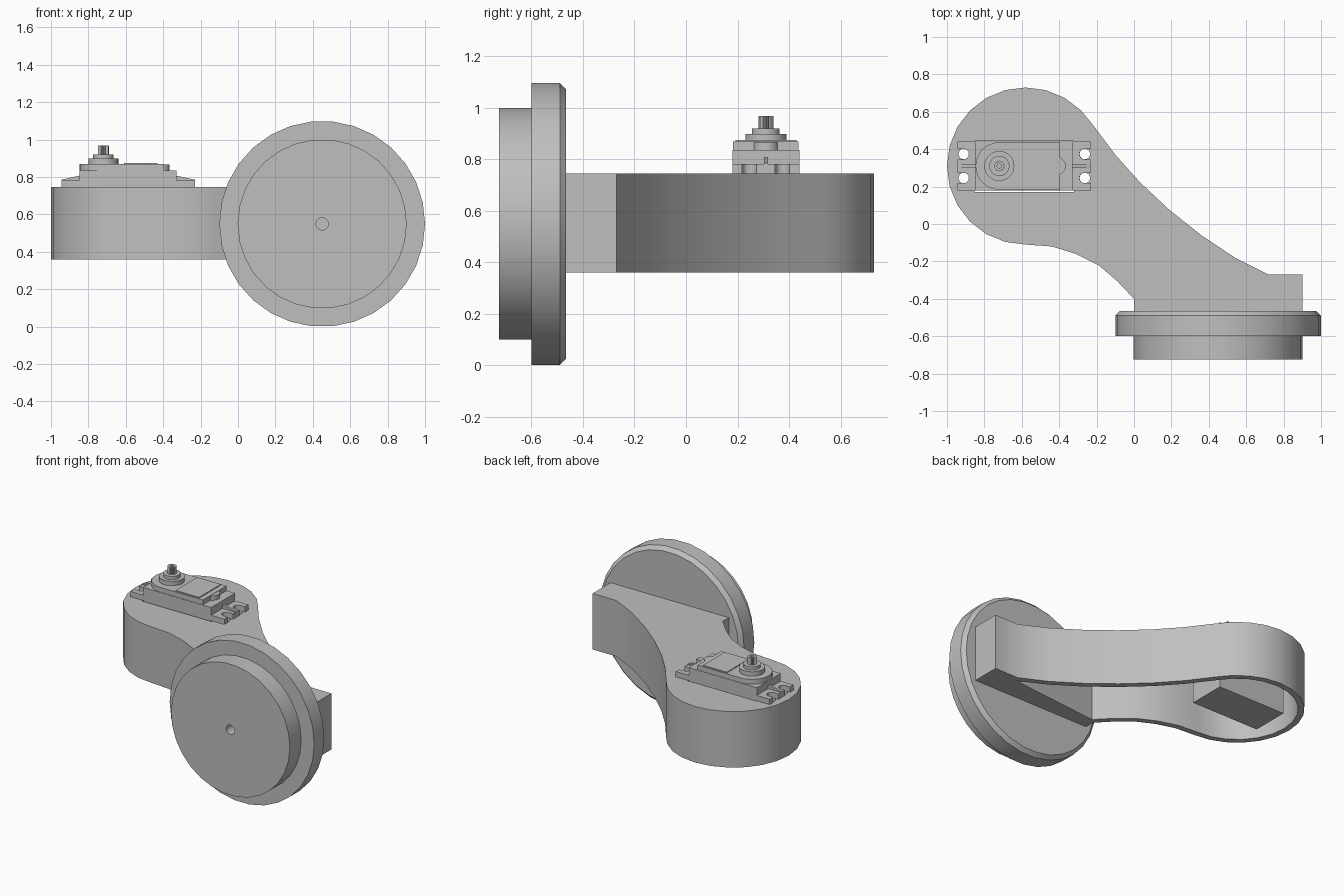
import bpy
import bmesh
from math import sin, cos, pi, radians
from mathutils import Vector

if "Cube" in bpy.data.objects:
    bpy.data.objects.remove(bpy.data.objects["Cube"])

grey = bpy.data.materials.new("plain_grey")
grey.use_nodes = True
GREY = (0.52, 0.52, 0.52, 1)
grey.diffuse_color = GREY
grey.node_tree.nodes["Principled BSDF"].inputs["Base Color"].default_value = GREY


def loft(name, sections):
    """Join matching closed outlines into a capped solid."""
    bm = bmesh.new()
    rings = [[bm.verts.new(p) for p in s] for s in sections]
    n = len(rings[0])
    for a, b in zip(rings, rings[1:]):
        for i in range(n):
            j = (i + 1) % n
            bm.faces.new((a[i], a[j], b[j], b[i]))
    bm.faces.new(rings[0][::-1])
    bm.faces.new(rings[-1])
    bmesh.ops.recalc_face_normals(bm, faces=bm.faces)
    mesh = bpy.data.meshes.new(name)
    bm.to_mesh(mesh)
    bm.free()
    mesh.materials.append(grey)
    obj = bpy.data.objects.new(name, mesh)
    bpy.context.collection.objects.link(obj)
    return obj


def prism(name, outline, z0, z1):
    return loft(name, [[(x, y, z) for x, y in outline] for z in (z0, z1)])


def arc(cx, cy, r, start, end, steps):
    angles = [radians(start + (end - start) * i / steps) for i in range(steps + 1)]
    return [(cx + r * cos(a), cy + r * sin(a)) for a in angles]


def circle(cx, cy, r, n):
    return arc(cx, cy, r, 0, 360, n)[:-1]


def rect(x0, x1, y0, y1):
    return [(x0, y0), (x1, y0), (x1, y1), (x0, y1)]


def inset(path, d):
    """Offset an open path to its left."""
    pts = [Vector(p) for p in path]
    out = []
    for i, p in enumerate(pts):
        t = (pts[min(i + 1, len(pts) - 1)] - pts[max(i - 1, 0)]).normalized()
        out.append((p.x - t.y * d, p.y + t.x * d))
    return out


def cut(obj, cutter):
    cutter.hide_render = True
    mod = obj.modifiers.new("cut", "BOOLEAN")
    mod.operation = "DIFFERENCE"
    mod.solver = "EXACT"
    mod.object = cutter
    bpy.context.view_layer.objects.active = obj
    bpy.ops.object.modifier_apply(modifier=mod.name)
    bpy.data.objects.remove(cutter)


def smooth(obj):
    bpy.ops.object.select_all(action="DESELECT")
    obj.select_set(True)
    bpy.context.view_layer.objects.active = obj
    bpy.ops.object.shade_smooth_by_angle(angle=radians(32))


# Curved arm: a shell open underneath
BASE, DECK = 0.36, 0.745
back_curve = [(0.72, -0.27), (0.54, -0.18), (0.36, -0.06), (0.19, 0.075),
              (0.03, 0.225), (-0.1, 0.37), (-0.22, 0.53)]
front_curve = [(-0.44, -0.12), (-0.31, -0.16), (-0.19, -0.22),
               (-0.09, -0.305), (0, -0.4)]
path = back_curve + arc(-0.58, 0.31, 0.42, 45, 270, 15) + front_curve
end_block = [(0, -0.465), (0.9, -0.465), (0.9, -0.27)]
arm = prism("arm", path + end_block, BASE, DECK)
cut(arm, prism("arm_cavity", inset(path, 0.04), BASE - 0.1, DECK - 0.04))

# Servo pocket and screw holes through the deck
cut(arm, prism("servo_pocket", rect(-0.852, -0.32, 0.17, 0.445), 0.6, 0.9))
SX, SY = -0.72, 0.31
SLOT_R = 0.028
slot_ys = (0.246, 0.374)
for x in (-0.91, -0.263):
    for y in slot_ys:
        cut(arm, prism("screw_hole", circle(x, y, SLOT_R, 16), 0.6, 0.9))
smooth(arm)

# Wheel: rim and hub turned around the front-back axis
WX, WZ = 0.45, 0.549


def turned(name, profile, n=30):
    obj = loft(name, [[(x, y, z) for x, z in circle(WX, WZ, r, n)]
                      for r, y in profile])
    return obj


rim = turned("wheel_rim", [(0.55, -0.6), (0.55, -0.49), (0.525, -0.465)])
hub = turned("wheel_hub", [(0.452, -0.725), (0.452, -0.6)])
for part in (rim, hub):
    cut(part, turned("axle_hole", [(0.033, -0.8), (0.033, -0.48)], 16))
    smooth(part)

# Servo case
Y0, Y1 = 0.18, 0.44
prism("servo_case", rect(-0.847, -0.33, Y0, Y1), 0.37, 0.835)
lid = prism("servo_lid", [(-0.395, Y0 + 0.003), (-0.395, Y1 - 0.003)]
            + arc(SX, SY, 0.127, 90, 270, 16), 0.835, 0.868)
smooth(lid)
smooth(prism("lid_boss", circle(-0.415, SY, 0.05, 20), 0.835, 0.866))
prism("label_plate", rect(-0.61, -0.43, Y0 + 0.012, Y1 - 0.012), 0.867, 0.874)

# Slotted mounting ears, each with a small gusset
for name, inner, outer in (("right", -0.847, -0.945), ("left", -0.33, -0.23)):
    side = 1 if outer > inner else -1
    outline = [(inner, Y0), (outer, Y0)]
    for y in slot_ys:
        bow = arc(0, y, SLOT_R, 270, 90, 8)
        cx = outer - side * 0.034
        slot = [(cx + side * x, yy) for x, yy in arc(0, y, SLOT_R, 270, 90, 8)]
        outline += [(outer, y - SLOT_R)] + slot + [(outer, y + SLOT_R)]
    outline += [(outer, Y1), (inner, Y1)]
    prism(name + "_ear", outline, DECK, 0.782)
    loft(name + "_gusset", [[(inner, y, 0.78), (outer, y, 0.78),
                             (outer, y, 0.785), (inner, y, 0.807)]
                            for y in (SY - 0.008, SY + 0.008)])

# Output collars and splined shaft with a screw socket
smooth(prism("lower_collar", circle(SX, SY, 0.08, 30), 0.868, 0.898))
smooth(prism("upper_collar", circle(SX, SY, 0.054, 30), 0.898, 0.92))
spline = [(SX + r * cos(pi * i / 20), SY + r * sin(pi * i / 20))
          for i, r in enumerate([0.029, 0.025] * 20)]
shaft = prism("splined_shaft", spline, 0.92, 0.968)
cut(shaft, prism("screw_socket", circle(SX, SY, 0.012, 16), 0.93, 1.0))
